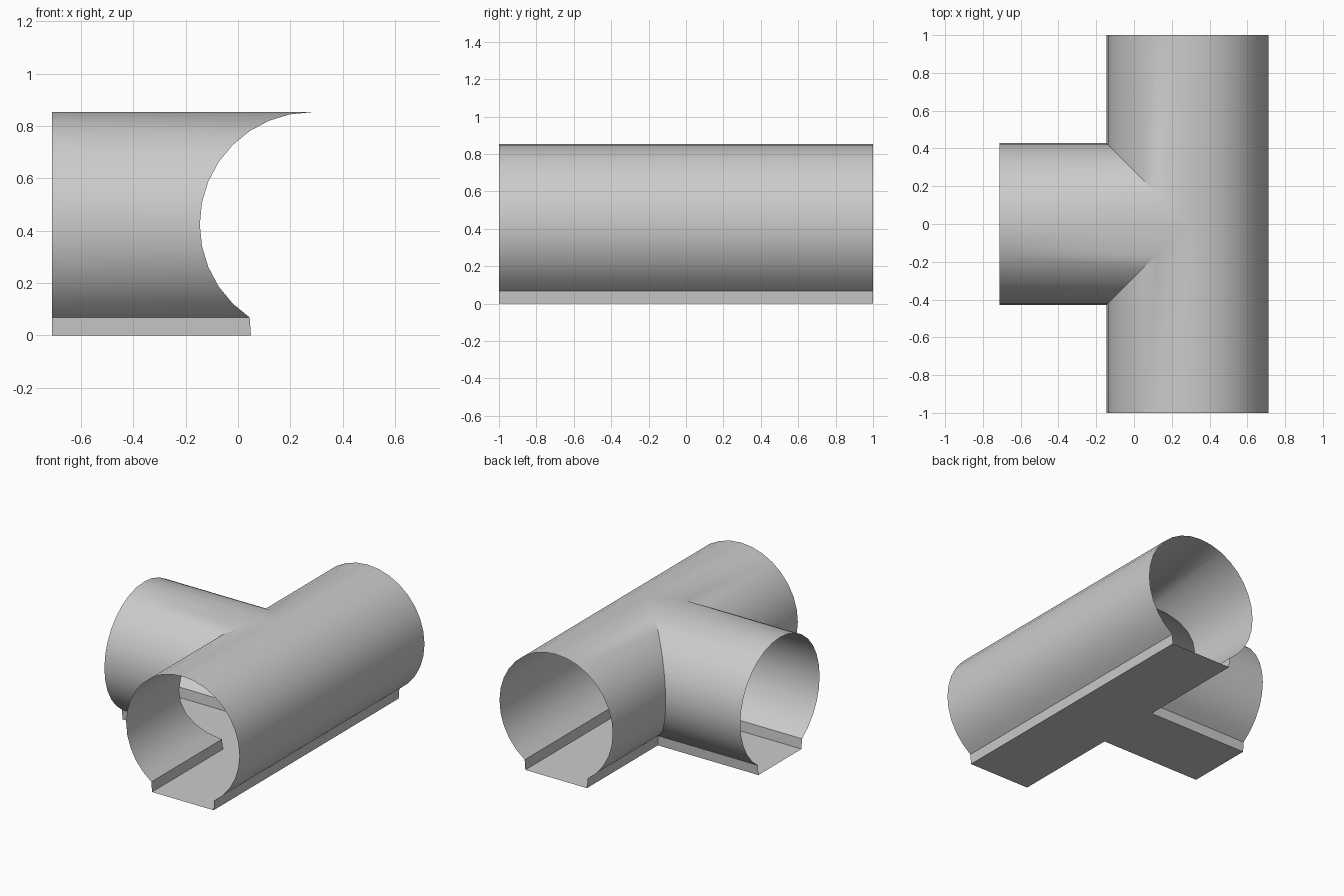
import bpy, bmesh
from math import sin, cos, radians

if "Cube" in bpy.data.objects:
    bpy.data.objects.remove(bpy.data.objects["Cube"])

R = 0.4285       # tunnel radius
C = 0.2825       # x of the main tunnel axis
ZC = 0.4245      # height of the axes
END = 0.711      # branch end at x = -END

# half cross-section (offset from axis, height): 32-sided arc, then curb and floor
arch = [(R * sin(radians(11.25 * i)), ZC + R * cos(radians(11.25 * i))) for i in range(14)]
arch[0] = (0.0, ZC + R)
tray = [arch[-1], (0.233, 0.0), (0.0, 0.0)]


def tee(name, half):
    """Sweep a half profile along all three arms, mitred at 45 degrees where they meet."""
    bm = bmesh.new()

    def strip(place, flip):
        rows = [[bm.verts.new(p) for p in place(u, z)] for u, z in half]
        for a, b in zip(rows, rows[1:]):
            quad = [a[0], b[0], b[1], a[1]]
            if flip:
                quad.reverse()
            bm.faces.new(quad)

    for s in (1, -1):
        # outer side of the main tunnel
        strip(lambda u, z: ((C + u, 0, z), (C + u, s, z)), s < 0)
        # branch side of the main tunnel
        strip(lambda u, z: ((C - u, s * u, z), (C - u, s, z)), s > 0)
        # branch tunnel
        strip(lambda u, z: ((C - u, s * u, z), (-END, s * u, z)), s < 0)

    bmesh.ops.remove_doubles(bm, verts=bm.verts, dist=1e-5)
    mesh = bpy.data.meshes.new(name)
    bm.to_mesh(mesh)
    bm.free()
    obj = bpy.data.objects.new(name, mesh)
    bpy.context.collection.objects.link(obj)
    bpy.ops.object.select_all(action='DESELECT')
    obj.select_set(True)
    bpy.context.view_layer.objects.active = obj
    bpy.ops.object.shade_smooth_by_angle(angle=radians(30))
    return obj


tee("tunnel_shell", arch)
tee("floor_and_curbs", tray)
